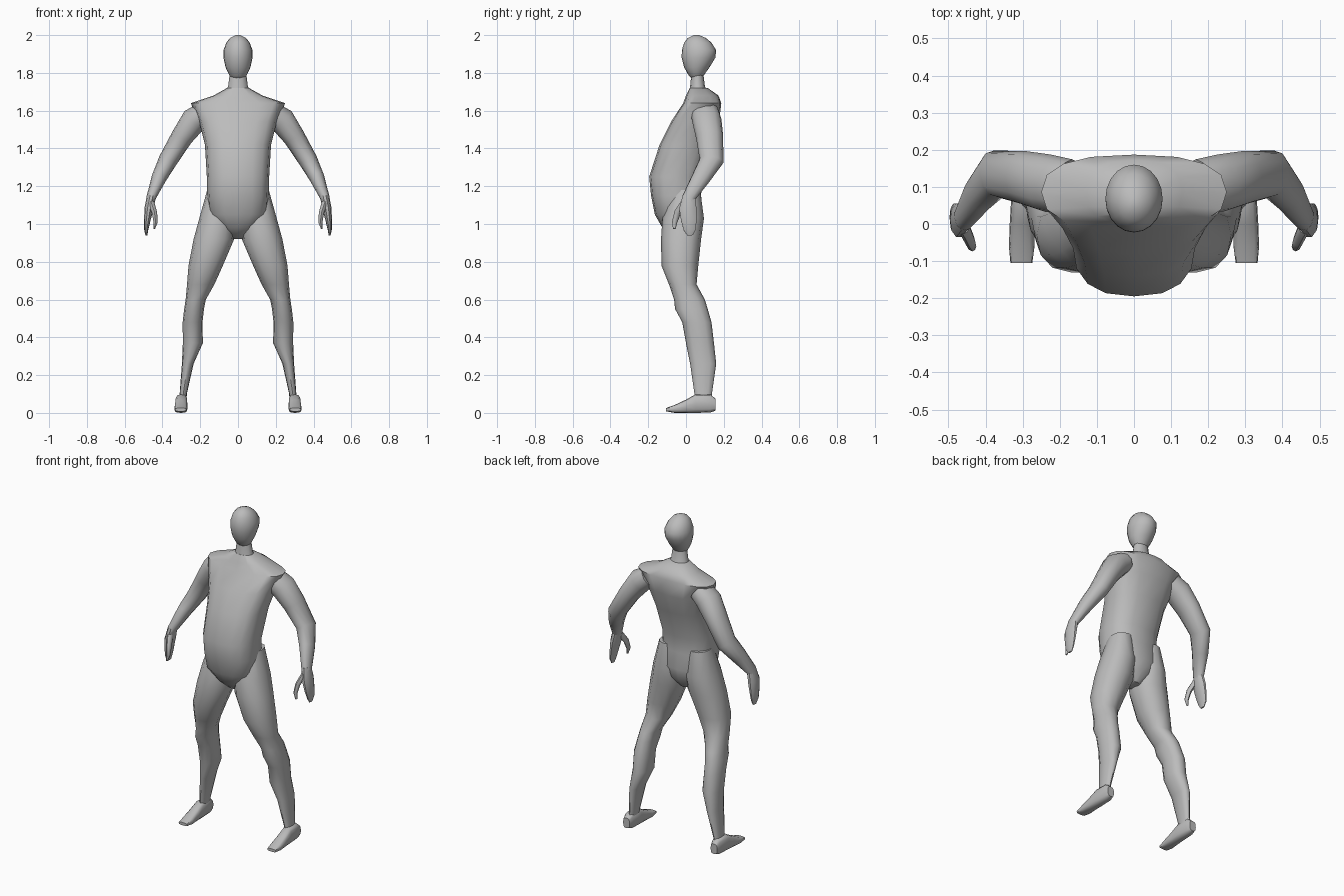
import bpy, bmesh, math
from mathutils import Vector

if "Cube" in bpy.data.objects:
    bpy.data.objects.remove(bpy.data.objects["Cube"])

skin = bpy.data.materials.new("plain_grey")
skin.diffuse_color = (0.5, 0.5, 0.5, 1)
skin.use_nodes = True
skin.node_tree.nodes["Principled BSDF"].inputs["Base Color"].default_value = skin.diffuse_color


def loft(name, rings, sides=12, power=2.0, mirror=False, angle=45):
    """Skin a row of rings; each ring is (centre, half-axis u, half-axis v)."""
    bm = bmesh.new()
    loops = []
    for c, u, v in rings:
        loop = []
        for i in range(sides):
            a = 2 * math.pi * i / sides
            ca, sa = math.cos(a), math.sin(a)
            ca = math.copysign(abs(ca) ** (2 / power), ca)
            sa = math.copysign(abs(sa) ** (2 / power), sa)
            loop.append(bm.verts.new(c + u * ca + v * sa))
        loops.append(loop)
    for a, b in zip(loops, loops[1:]):
        for i in range(sides):
            j = (i + 1) % sides
            bm.faces.new((a[i], a[j], b[j], b[i]))
    bm.faces.new(loops[0])
    bm.faces.new(loops[-1])
    bmesh.ops.recalc_face_normals(bm, faces=bm.faces)
    mesh = bpy.data.meshes.new(name)
    bm.to_mesh(mesh)
    bm.free()
    mesh.materials.append(skin)
    ob = bpy.data.objects.new(name, mesh)
    bpy.context.collection.objects.link(ob)
    bpy.ops.object.select_all(action='DESELECT')
    ob.select_set(True)
    bpy.context.view_layer.objects.active = ob
    bpy.ops.object.shade_smooth_by_angle(angle=math.radians(angle))
    if mirror:
        ob.modifiers.new("mirror", 'MIRROR').use_mirror_merge = False
    return ob


def level(z, x0, x1, y0, y1):
    """Horizontal ring from its bounds."""
    return (Vector(((x0 + x1) / 2, (y0 + y1) / 2, z)),
            Vector(((x1 - x0) / 2, 0, 0)), Vector((0, (y1 - y0) / 2, 0)))


def upright(y, x0, x1, z0, z1):
    """Ring facing along y from its bounds."""
    return (Vector(((x0 + x1) / 2, y, (z0 + z1) / 2)),
            Vector(((x1 - x0) / 2, 0, 0)), Vector((0, 0, (z1 - z0) / 2)))


def tube(path):
    """Rings square to a path of (x, y, z, side radius, depth radius)."""
    pts = [Vector(p[:3]) for p in path]
    out = []
    for i, p in enumerate(path):
        t = (pts[min(i + 1, len(pts) - 1)] - pts[max(i - 1, 0)]).normalized()
        v = Vector((0, 1, 0))
        v = (v - t * v.dot(t)).normalized()
        out.append((pts[i], t.cross(v) * p[3], v * p[4]))
    return out


# Torso: crotch, belly, chest, shoulders (height, half width, front, back)
torso = [(0.92, .03, -.06, .03), (0.98, .10, -.125, .075), (1.05, .155, -.165, .09),
         (1.15, .163, -.185, .08), (1.25, .165, -.195, .085), (1.42, .175, -.14, .14),
         (1.54, .205, -.08, .175), (1.64, .25, -.015, .187), (1.68, .13, .0, .172),
         (1.72, .058, .02, .115)]
loft("torso", [level(z, -w, w, f, b) for z, w, f, b in torso], 16, 2.5)

# Neck
neck = [(1.67, .075, .01, .13), (1.73, .052, .022, .10), (1.81, .042, .03, .09)]
loft("neck", [level(z, -w, w, f, b) for z, w, f, b in neck])

# Egg-shaped head
head = [(1.762, .022, .04, .075), (1.785, .045, .015, .093), (1.83, .066, -.01, .125),
        (1.88, .077, -.023, .155), (1.92, .077, -.022, .16), (1.96, .062, -.01, .135),
        (1.985, .042, .01, .105), (2.0, .013, .04, .07)]
loft("head", [level(z, -w, w, f, b) for z, w, f, b in head], 20, angle=60)

# Legs: thigh, knee, calf, ankle (height, inner, outer, front, back)
leg = [(1.18, .04, .163, -.08, .075), (1.03, .015, .205, -.125, .095),
       (0.92, .02, .235, -.132, .08), (0.78, .08, .262, -.13, .065),
       (0.68, .125, .27, -.09, .056), (0.60, .17, .277, -.063, .10),
       (0.55, .18, .285, -.058, .115), (0.48, .188, .293, -.02, .135),
       (0.37, .186, .292, .0, .148), (0.26, .235, .297, .022, .16),
       (0.10, .271, .309, .045, .137), (0.04, .273, .315, .05, .14)]
loft("leg", [level(*r) for r in leg], 12, 2.2, mirror=True)

# Feet, heel to toe (y, inner, outer, bottom, top)
foot = [(.156, .278, .322, .012, .075), (.13, .27, .328, .002, .098),
        (.05, .268, .332, .0, .098), (.0, .268, .335, .0, .07),
        (-.06, .268, .337, .0, .042), (-.105, .274, .333, .008, .026)]
loft("foot", [upright(*r) for r in foot], 12, 3.0, mirror=True)

# Arms, shoulder to wrist
arm = [(.175, .10, 1.59, .06, .075), (.232, .11, 1.55, .07, .078),
       (.297, .125, 1.46, .058, .072), (.372, .135, 1.335, .05, .064),
       (.418, .08, 1.245, .04, .05), (.46, .015, 1.14, .025, .035),
       (.468, .01, 1.10, .022, .035)]
loft("arm", tube(arm), 12, 2.2, mirror=True)

# Hands with fingers held together
hand = [(.458, .015, 1.15, .024, .034), (.472, .01, 1.08, .024, .048),
        (.48, .015, 1.02, .017, .043), (.486, .02, .97, .011, .034),
        (.485, .022, .94, .005, .016)]
loft("hand", tube(hand), 10, mirror=True)

# Thumbs
thumb = [(.458, -.01, 1.11, .016, .02), (.442, -.045, 1.06, .014, .018),
         (.436, -.06, 1.01, .011, .014), (.444, -.062, .975, .005, .007)]
loft("thumb", tube(thumb), 8, mirror=True)
